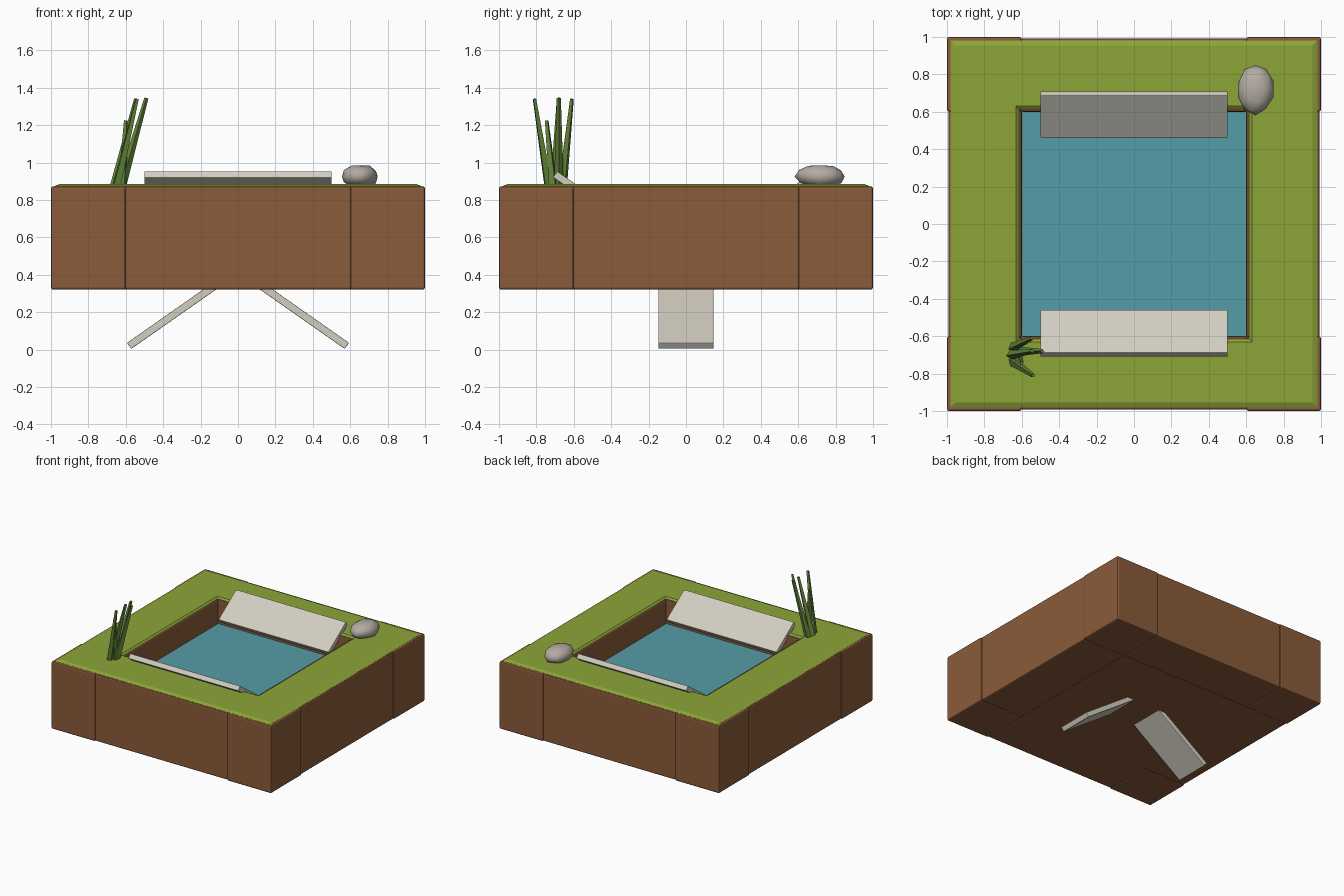
import bpy, bmesh, math, random
from mathutils import Vector, Matrix

if "Cube" in bpy.data.objects:
    bpy.data.objects.remove(bpy.data.objects["Cube"])

random.seed(4)


def material(name, r, g, b):
    m = bpy.data.materials.new(name)
    m.diffuse_color = [(c / 255) ** 2.2 for c in (r, g, b)] + [1]
    m.use_nodes = True
    m.node_tree.nodes["Principled BSDF"].inputs["Base Color"].default_value = m.diffuse_color
    return m


SOIL = material("soil", 138, 92, 61)
GRASS = material("grass", 139, 163, 58)
WATER = material("water", 86, 155, 165)
WOOD = material("pale_wood", 208, 204, 192)
STONE = material("stone", 178, 170, 160)
LEAF = material("leaf", 102, 136, 62)


def finish(name, bm, mat):
    bmesh.ops.recalc_face_normals(bm, faces=bm.faces)
    me = bpy.data.meshes.new(name)
    bm.to_mesh(me)
    bm.free()
    ob = bpy.data.objects.new(name, me)
    bpy.context.collection.objects.link(ob)
    me.materials.append(mat)
    return ob


def box(name, lo, hi, mat, bevel=0.0, matrix=None):
    lo, hi = Vector(lo), Vector(hi)
    bm = bmesh.new()
    bmesh.ops.create_cube(bm, size=1)
    bmesh.ops.scale(bm, vec=hi - lo, verts=bm.verts)
    bmesh.ops.translate(bm, vec=(lo + hi) / 2, verts=bm.verts)
    if bevel:
        bmesh.ops.bevel(bm, geom=bm.edges[:], offset=bevel, segments=2,
                        profile=0.5, affect='EDGES')
    if matrix:
        bmesh.ops.transform(bm, matrix=matrix, verts=bm.verts)
    return finish(name, bm, mat)


def frame(name, rings, mat):
    """Square ring lofted through a closed list of (half width, z)."""
    bm = bmesh.new()
    loops = [[bm.verts.new((sx * h, sy * h, z)) for sx, sy in
              ((-1, -1), (1, -1), (1, 1), (-1, 1))] for h, z in rings]
    for i, a in enumerate(loops):
        b = loops[(i + 1) % len(loops)]
        for j in range(4):
            k = (j + 1) % 4
            bm.faces.new((a[j], a[k], b[k], b[j]))
    return finish(name, bm, mat)


# Soil: corner blocks with slightly inset side blocks between them
for i in range(4):
    turn = Matrix.Rotation(i * math.pi / 2, 4, 'Z')
    box(f"soil_corner_{i}", (0.6, 0.6, 0.32), (1, 1, 0.873), SOIL, 0.012, turn)
    box(f"soil_side_{i}", (-0.605, 0.6, 0.322), (0.605, 0.992, 0.873), SOIL, 0.01, turn)

# Pool floor and water
box("pool_floor", (-0.61, -0.61, 0.32), (0.61, 0.61, 0.66), SOIL)
box("water", (-0.602, -0.602, 0.655), (0.602, 0.602, 0.68), WATER)

# Turf frame on the soil
frame("turf", [(0.98, 0.862), (0.98, 0.874), (0.955, 0.885),
               (0.63, 0.885), (0.615, 0.874), (0.615, 0.862)], GRASS)

# Tilted planks over the pool edges, and splayed support planks below
TILT = math.radians(35)
for i, label in enumerate(("back", "front")):
    m = (Matrix.Rotation(i * math.pi, 4, 'Z') @ Matrix.Translation((0, 0.585, 0.857))
         @ Matrix.Rotation(TILT, 4, 'X'))
    box(f"{label}_plank", (-0.5, -0.14, -0.02), (0.5, 0.14, 0.02), WOOD, 0.004, m)
for i, label in enumerate(("right", "left")):
    m = (Matrix.Rotation(i * math.pi, 4, 'Z') @ Matrix.Translation((0.582, 0, 0.02))
         @ Matrix.Rotation(TILT, 4, 'Y'))
    box(f"{label}_leg_plank", (-0.75, -0.147, -0.02), (0, 0.147, 0.02), WOOD, 0.004, m)

# Rock: lumpy low-poly ball with flattened base
bm = bmesh.new()
bmesh.ops.create_icosphere(bm, subdivisions=2, radius=1)
for v in bm.verts:
    v.co *= random.uniform(0.93, 1.03)
    v.co = Vector((0.65 + v.co.x * 0.1, 0.72 + v.co.y * 0.137,
                   0.925 + max(-0.05, min(0.06, v.co.z * 0.068))))
rock = finish("rock", bm, STONE)
for p in rock.data.polygons:
    p.use_smooth = True

# Reed blades: tapered square stems leaning from a clump
blades = [((-0.65, -0.735), (-0.54, -0.81, 1.34)),
          ((-0.625, -0.68), (-0.49, -0.68, 1.345)),
          ((-0.65, -0.66), (-0.545, -0.61, 1.34)),
          ((-0.66, -0.70), (-0.545, -0.68, 1.34)),
          ((-0.62, -0.71), (-0.60, -0.745, 1.225))]
for i, (base, tip) in enumerate(blades):
    a, b = Vector((*base, 0.87)), Vector(tip)
    bm = bmesh.new()
    bmesh.ops.create_cone(bm, cap_ends=True, segments=4, radius1=0.026,
                          radius2=0.011, depth=(b - a).length)
    rot = (b - a).to_track_quat('Z', 'Y').to_matrix().to_4x4()
    bmesh.ops.transform(bm, matrix=Matrix.Translation((a + b) / 2) @ rot, verts=bm.verts)
    finish(f"reed_blade_{i}", bm, LEAF)
